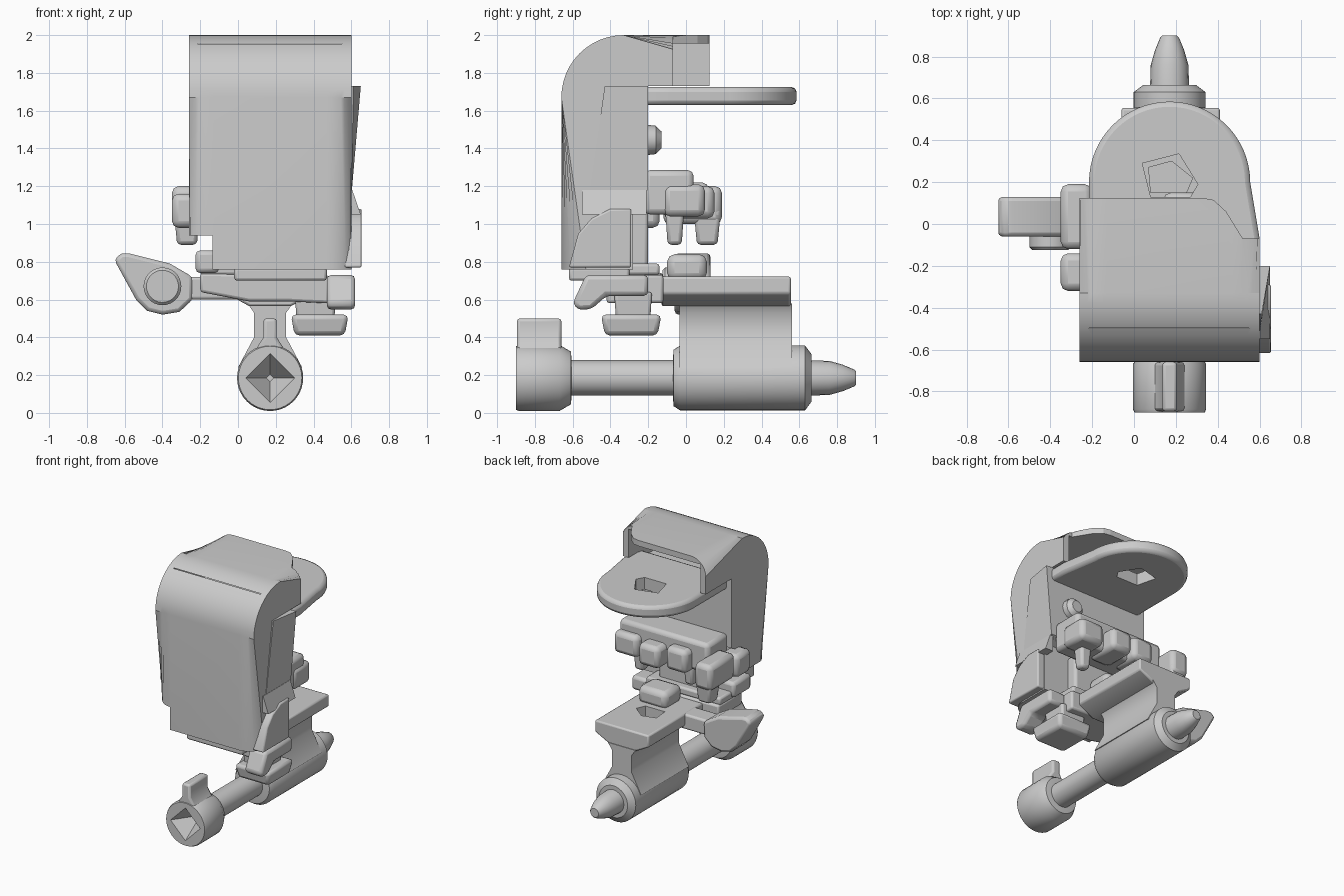
import bpy, bmesh
from math import cos, sin, pi, radians

if "Cube" in bpy.data.objects:
    bpy.data.objects.remove(bpy.data.objects["Cube"])


def arc(cx, cy, r, a0, a1, n):
    return [(cx + r * cos(radians(a0 + (a1 - a0) * i / n)),
             cy + r * sin(radians(a0 + (a1 - a0) * i / n))) for i in range(n + 1)]


def finish(name, bm, bevel=0.0, segments=2):
    bmesh.ops.recalc_face_normals(bm, faces=bm.faces)
    me = bpy.data.meshes.new(name)
    bm.to_mesh(me)
    bm.free()
    ob = bpy.data.objects.new(name, me)
    bpy.context.collection.objects.link(ob)
    if bevel:
        m = ob.modifiers.new("bevel", 'BEVEL')
        m.width, m.segments, m.limit_method = bevel, segments, 'ANGLE'
        m.angle_limit = radians(35)
    return ob


def prism_mesh(pts, axis, a, b):
    place = {'x': lambda u, v, t: (t, u, v),
             'y': lambda u, v, t: (u, t, v),
             'z': lambda u, v, t: (u, v, t)}[axis]
    bm = bmesh.new()
    lo = [bm.verts.new(place(u, v, a)) for u, v in pts]
    hi = [bm.verts.new(place(u, v, b)) for u, v in pts]
    bm.faces.new(lo)
    bm.faces.new(hi)
    n = len(pts)
    for i in range(n):
        j = (i + 1) % n
        bm.faces.new((lo[i], lo[j], hi[j], hi[i]))
    return bm


def prism(name, pts, axis, a, b, bevel=0.0):
    return finish(name, prism_mesh(pts, axis, a, b), bevel)


def block(name, x, y, z, bevel=0.015):
    pts = [(x[0], y[0]), (x[1], y[0]), (x[1], y[1]), (x[0], y[1])]
    return prism(name, pts, 'z', z[0], z[1], bevel)


def lathe_y(name, cx, cz, rings, n=40):
    """Solid of revolution along y from (y, radius) pairs."""
    bm = bmesh.new()
    loops = [[bm.verts.new((cx + r * cos(2 * pi * i / n), y, cz + r * sin(2 * pi * i / n)))
              for i in range(n)] for y, r in rings]
    for p, q in zip(loops, loops[1:]):
        for i in range(n):
            j = (i + 1) % n
            bm.faces.new((p[i], p[j], q[j], q[i]))
    bm.faces.new(loops[0])
    bm.faces.new(loops[-1])
    return finish(name, bm)


def cone_block(name, x, y, z, taper, bevel=0.015):
    """Block whose bottom end is shrunk by a factor."""
    ob = block(name, x, y, z, bevel)
    cx, cy = sum(x) / 2, sum(y) / 2
    for v in ob.data.vertices:
        if v.co.z < z[0] + 1e-4:
            v.co.x = cx + (v.co.x - cx) * taper
            v.co.y = cy + (v.co.y - cy) * taper
    return ob


def cut(ob, cutter):
    m = ob.modifiers.new("cut", 'BOOLEAN')
    m.operation, m.solver, m.object = 'DIFFERENCE', 'EXACT', cutter
    cutter.hide_render = True
    cutter.hide_set(True)
    cutter.display_type = 'WIRE'


# Main cover: side profile with its outer rim rounded
outer = [(-0.66, 0.76)] + arc(-0.33, 1.67, 0.33, 180, 90, 12) + [(0.125, 2.0)]
inner = [(0.125, 1.73), (-0.2, 1.73), (-0.2, 1.18), (-0.28, 1.14), (-0.28, 0.76)]
bm = prism_mesh(outer + inner, 'x', -0.26, 0.6)
rim = []
for e in bm.edges:
    p, q = e.verts[0].co, e.verts[1].co
    if abs(p.x - q.x) < 1e-5:
        near = [any(abs(c.y - y) + abs(c.z - z) < 1e-4 for y, z in outer) for c in (p, q)]
        if all(near):
            rim.append(e)
bmesh.ops.bevel(bm, geom=rim, offset=0.13, segments=7, profile=0.5, affect='EDGES')
cover = finish("cover", bm)
cut(cover, block("cover_cavity_cutter", (-0.215, 0.55), (-0.5, 0.4), (1.67, 1.955), 0))
cut(cover, prism("cover_corner_cutter", [(0.3, 0.13), (0.38, 0.115), (0.44, 0.06), (0.52, -0.07),
                 (0.8, -0.07), (0.8, 0.4), (0.3, 0.4)], 'z', 1.5, 2.2))
cut(cover, block("cover_notch_cutter", (-0.5, -0.135), (-0.9, 0.2), (0.5, 0.94), 0))

# Flaps on the right side of the cover
upper = prism("upper_side_flap", [(-0.51, 1.18), (-0.2, 1.18), (-0.2, 1.73), (-0.43, 1.73)],
              'x', 0.56, 0.65)
for v in upper.data.vertices:
    if v.co.z < 1.3:
        v.co.x = min(v.co.x, 0.603)
    elif v.co.x > 0.6 and v.co.y < -0.4:
        v.co.x = 0.61
prism("lower_side_flap", [(-0.62, 0.77), (-0.29, 0.77), (-0.29, 1.08), (-0.4, 1.08),
      (-0.5, 1.03), (-0.57, 0.95)], 'x', 0.56, 0.655, 0.01)
prism("side_flap_bridge", [(0.58, 1.05), (0.65, 1.05), (0.605, 1.18), (0.58, 1.18)],
      'y', -0.55, -0.21)

# Round-ended ledge with a five-sided hole
ledge = prism("ledge", arc(0.17, 0.2, 0.385, 180, 0, 32) +
              [(0.6, -0.07), (0.6, -0.25), (-0.215, -0.25)], 'z', 1.63, 1.725, 0.025)
cut(ledge, prism("ledge_hole_cutter", [(0.08, 0.13), (0.27, 0.13), (0.305, 0.19),
                 (0.215, 0.335), (0.04, 0.29)], 'z', 1.5, 1.69 + 0.1))
lathe_y("rear_knob", 0.42, 1.445, [(-0.25, 0.085), (-0.16, 0.075), (-0.13, 0.045)], 12)

# Upper gripper: bar, knuckles and prongs
block("gripper_bar", (-0.22, 0.56), (-0.22, 0.04), (1.05, 1.285), 0.03)
for x0, x1, y1, z0, z1 in [(-0.35, -0.2, 0.19, 1.0, 1.2), (-0.08, 0.1, 0.12, 1.04, 1.22),
                           (0.14, 0.32, 0.15, 1.03, 1.2), (0.36, 0.57, 0.1, 1.04, 1.21)]:
    block("gripper_knuckle", (x0, x1), (-0.12, y1), (z0, z1), 0.035)
for x, y in [((-0.34, -0.2), (0.04, 0.185)), ((-0.05, 0.04), (-0.11, -0.01)),
             ((0.38, 0.48), (-0.11, -0.01))]:
    cone_block("gripper_prong", x, y, (0.89, 1.08), 0.75, 0.02)
block("side_lug", (-0.35, -0.2), (-0.32, -0.14), (0.98, 1.16), 0.035)

# Central column and carriage below the cover
block("column", (-0.08, 0.38), (-0.4, -0.2), (0.7, 1.1), 0.02)
block("column_collar", (-0.2, 0.45), (-0.42, -0.14), (0.73, 0.79), 0.015)
block("cover_tray", (-0.02, 0.47), (-0.62, -0.3), (0.7, 0.77))
block("left_carriage_lug", (-0.225, -0.1), (-0.5, -0.28), (0.74, 0.86), 0.025)
prism("carriage", [(-0.2, 0.64), (0.06, 0.59), (0.27, 0.59), (0.48, 0.58), (0.48, 0.73),
      (-0.2, 0.74)], 'y', -0.42, -0.12, 0.015)
cone_block("lower_foot", (0.28, 0.585), (-0.45, -0.13), (0.41, 0.52), 0.87, 0.025)
cone_block("foot_neck", (0.3, 0.52), (-0.38, -0.18), (0.48, 0.64), 0.9)
prism("right_finger", [(-0.6, 0.58), (-0.57, 0.545), (-0.5, 0.55), (-0.42, 0.62), (-0.2, 0.62),
      (-0.2, 0.73), (-0.53, 0.73)], 'x', 0.47, 0.62, 0.025)

# Left lever with its pivot boss
prism("lever", [(-0.655, 0.81), (-0.62, 0.845), (-0.58, 0.845), (-0.36, 0.79), (-0.24, 0.72),
      (-0.24, 0.6), (-0.31, 0.535), (-0.4, 0.52), (-0.48, 0.54), (-0.54, 0.6)],
      'y', -0.06, 0.13, 0.02)
lathe_y("lever_boss", -0.4, 0.67, [(-0.125, 0.085), (-0.11, 0.1), (-0.03, 0.1)], 28)
block("lever_link", (-0.27, 0.1), (-0.05, 0.1), (0.6, 0.72))
block("carriage_top_block", (0.1, 0.35), (-0.1, 0.11), (0.7, 0.84), 0.04)

# Rail plate with flared underside, and the web to the sleeve
rail = prism("rail_plate", [(-0.06, 0.63), (-0.06, 0.722), (0.41, 0.722), (0.41, 0.63),
             (0.28, 0.565), (0.06, 0.565)], 'y', -0.13, 0.555, 0.012)
cut(rail, prism("rail_hole_cutter", [(0.08, 0.15), (0.25, 0.15), (0.28, 0.22), (0.18, 0.3),
                (0.07, 0.27)], 'z', 0.62, 0.9))
prism("sleeve_web", [(0.0, 0.24), (0.085, 0.4), (0.085, 0.53), (0.05, 0.58), (0.29, 0.58),
      (0.255, 0.53), (0.255, 0.4), (0.34, 0.24)], 'y', -0.035, 0.56)

# Sleeve, rod and tip
lathe_y("sleeve", 0.17, 0.185, [(-0.07, 0.1), (-0.065, 0.15), (-0.03, 0.172), (0.63, 0.172),
                                (0.665, 0.125)])
lathe_y("rod", 0.17, 0.185, [(-0.65, 0.094), (0.0, 0.094)])
lathe_y("rod_tip", 0.17, 0.185, [(0.6, 0.095), (0.76, 0.09), (0.83, 0.07), (0.89, 0.045),
                                 (0.9, 0.035)], 20)

# Front thumb head with a square pyramid recess and tab
head = lathe_y("thumb_head", 0.17, 0.185, [(-0.9, 0.168), (-0.885, 0.175), (-0.67, 0.175),
                                           (-0.61, 0.14), (-0.605, 0.1)])
cut(head, lathe_y("head_recess_cutter", 0.17, 0.185, [(-0.93, 0.15), (-0.74, 0.02)], 4))
prism("thumb_tab", [(0.09, 0.33), (0.135, 0.4), (0.135, 0.5), (0.205, 0.5), (0.205, 0.4),
      (0.25, 0.33)], 'y', -0.895, -0.66, 0.015)

# Smooth shading with sharp creases
for ob in list(bpy.context.collection.objects):
    if ob.hide_render:
        continue
    bpy.ops.object.select_all(action='DESELECT')
    ob.select_set(True)
    bpy.context.view_layer.objects.active = ob
    bpy.ops.object.shade_smooth_by_angle(angle=radians(35))
